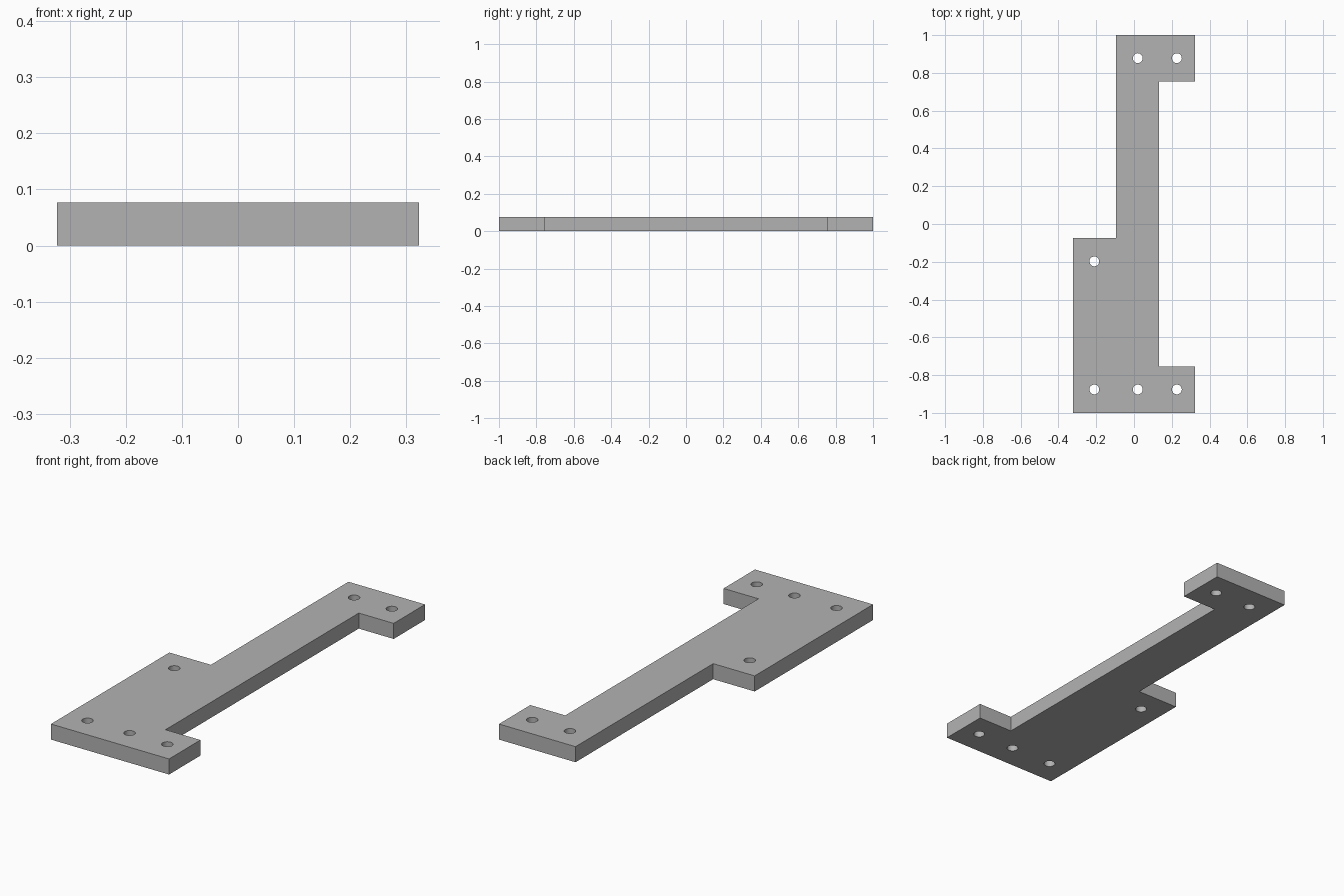
import bpy, bmesh
from mathutils import Matrix

if "Cube" in bpy.data.objects:
    bpy.data.objects.remove(bpy.data.objects["Cube"], do_unlink=True)

THICK = 0.077
HALF_W, HALF_L = 0.323, 1.0
SPINE_L, SPINE_R = -0.096, 0.132
TAB_Y, STEP_Y = 0.755, -0.075
HOLE_R = 0.026

# Plain grey material
grey = bpy.data.materials.new("plain_grey")
grey.use_nodes = True
colour = (0.45, 0.45, 0.45, 1)
grey.diffuse_color = colour
grey.node_tree.nodes["Principled BSDF"].inputs["Base Color"].default_value = colour


def add_object(name, bm):
    bmesh.ops.recalc_face_normals(bm, faces=bm.faces)
    mesh = bpy.data.meshes.new(name)
    bm.to_mesh(mesh)
    bm.free()
    mesh.materials.append(grey)
    obj = bpy.data.objects.new(name, mesh)
    bpy.context.collection.objects.link(obj)
    return obj


# Bracket plate: stepped outline extruded upwards
outline = [
    (-HALF_W, -HALF_L), (HALF_W, -HALF_L), (HALF_W, -TAB_Y), (SPINE_R, -TAB_Y),
    (SPINE_R, TAB_Y), (HALF_W, TAB_Y), (HALF_W, HALF_L), (SPINE_L, HALF_L),
    (SPINE_L, STEP_Y), (-HALF_W, STEP_Y),
]
bm = bmesh.new()
base = bm.faces.new([bm.verts.new((x, y, 0)) for x, y in outline])
top = bmesh.ops.extrude_face_region(bm, geom=[base], use_keep_orig=True)["geom"]
bmesh.ops.translate(bm, vec=(0, 0, THICK),
                    verts=[v for v in top if isinstance(v, bmesh.types.BMVert)])
plate = add_object("bracket_plate", bm)

# Screw holes: two at the back, one by the step, three at the front
holes = [(0.02, 0.878), (0.227, 0.878), (-0.21, -0.198),
         (-0.21, -0.876), (0.02, -0.876), (0.227, -0.876)]
bm = bmesh.new()
for x, y in holes:
    bmesh.ops.create_cone(bm, cap_ends=True, segments=32, radius1=HOLE_R,
                          radius2=HOLE_R, depth=THICK * 3,
                          matrix=Matrix.Translation((x, y, THICK / 2)))
cutter = add_object("hole_cutter", bm)
cutter.hide_render = True

cut = plate.modifiers.new("screw_holes", "BOOLEAN")
cut.operation = "DIFFERENCE"
cut.solver = "EXACT"
cut.object = cutter

bpy.ops.object.select_all(action="DESELECT")
plate.select_set(True)
bpy.context.view_layer.objects.active = plate
bpy.ops.object.modifier_apply(modifier=cut.name)
bpy.data.objects.remove(cutter, do_unlink=True)

# Smooth hole walls, sharp plate edges
bpy.ops.object.shade_smooth_by_angle()
